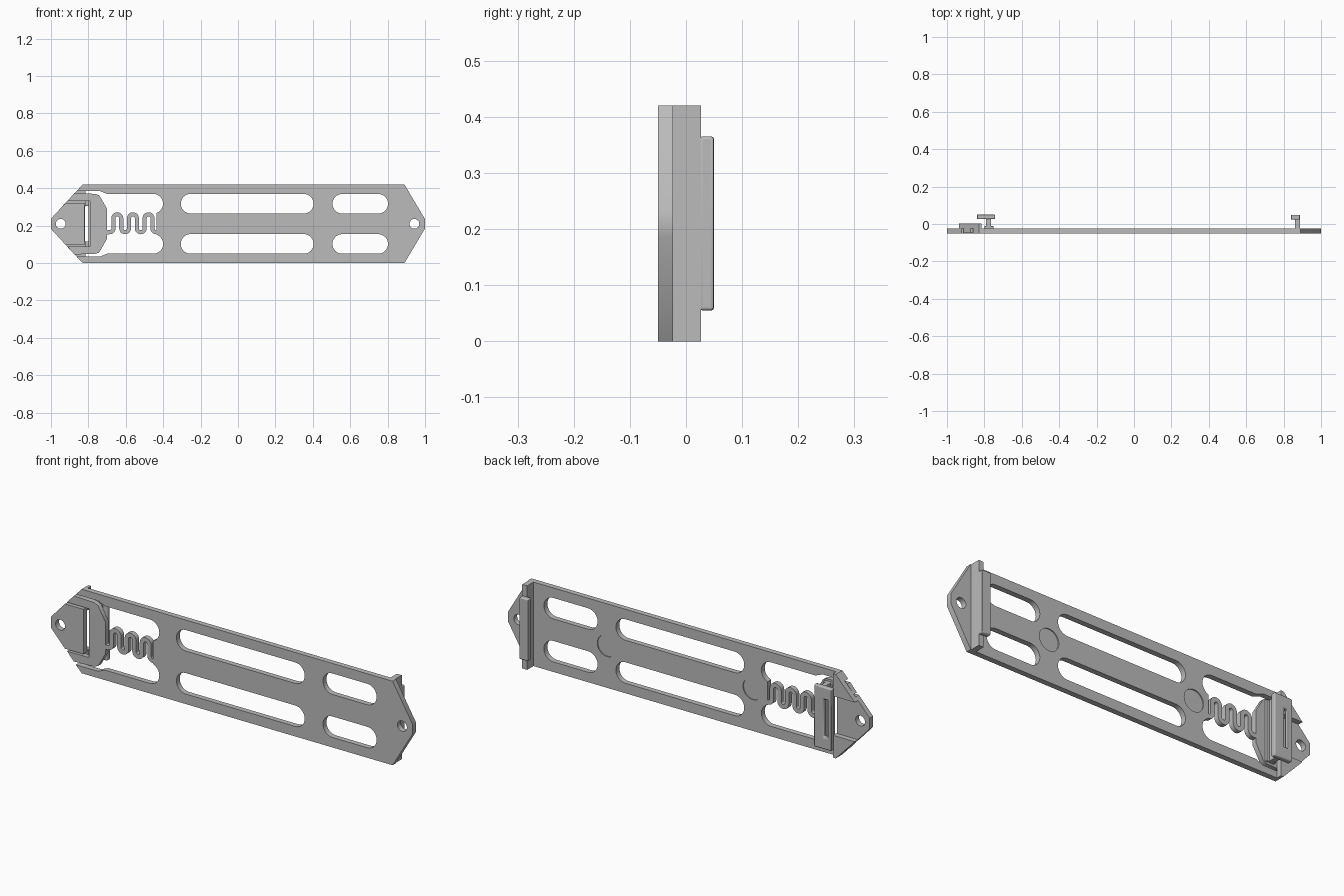
import bpy, bmesh
from math import sin, cos, pi, radians

cube = bpy.data.objects.get("Cube")
if cube:
    bpy.data.objects.remove(cube)

MID = 0.21                   # height of the mirror line
FRONT, BACK = -0.05, -0.023  # plate faces

grey = bpy.data.materials.new("plain_grey")
grey.use_nodes = True
grey.diffuse_color = (0.5, 0.5, 0.5, 1)
bsdf = grey.node_tree.nodes["Principled BSDF"]
bsdf.inputs["Base Color"].default_value = (0.5, 0.5, 0.5, 1)
bsdf.inputs["Roughness"].default_value = 0.6


def finish(obj):
    obj.data.materials.clear()
    obj.data.materials.append(grey)
    bpy.ops.object.select_all(action='DESELECT')
    obj.select_set(True)
    bpy.context.view_layer.objects.active = obj
    bpy.ops.object.shade_smooth_by_angle(angle=radians(35))


def sheet(name, loops, y0, y1):
    """Flat part: first loop is the outline, the others are holes (x, z)."""
    curve = bpy.data.curves.new(name, 'CURVE')
    curve.dimensions, curve.fill_mode = '2D', 'BOTH'
    curve.extrude = (y1 - y0) / 2
    for loop in loops:
        spline = curve.splines.new('POLY')
        spline.points.add(len(loop) - 1)
        for point, (x, z) in zip(spline.points, loop):
            point.co = (x, z, 0, 1)
        spline.use_cyclic_u = True
    temp = bpy.data.objects.new(name + "_curve", curve)
    bpy.context.collection.objects.link(temp)
    bpy.context.view_layer.update()
    mesh = bpy.data.meshes.new_from_object(
        temp.evaluated_get(bpy.context.evaluated_depsgraph_get()))
    bpy.data.objects.remove(temp)
    bm = bmesh.new()
    bm.from_mesh(mesh)
    bmesh.ops.remove_doubles(bm, verts=bm.verts, dist=1e-5)
    bmesh.ops.recalc_face_normals(bm, faces=bm.faces)
    for v in bm.verts:
        x, z, d = v.co
        v.co = (x, (y0 + y1) / 2 - d, z)
    bm.to_mesh(mesh)
    bm.free()
    obj = bpy.data.objects.new(name, mesh)
    bpy.context.collection.objects.link(obj)
    finish(obj)
    return obj


def box(name, x0, x1, y0, y1, z0, z1, bevel=0):
    obj = sheet(name, [[(x0, z0), (x1, z0), (x1, z1), (x0, z1)]], y0, y1)
    if bevel:
        round_edges(obj, bevel)
    return obj


def round_edges(obj, width):
    mod = obj.modifiers.new("round", 'BEVEL')
    mod.width, mod.segments = width, 3
    mod.limit_method, mod.angle_limit = 'ANGLE', radians(40)


def arc(cx, cz, r, a0, a1, n=16):
    angles = [radians(a0 + (a1 - a0) * i / n) for i in range(n + 1)]
    return [(cx + r * cos(a), cz + r * sin(a)) for a in angles]


def circle(cx, cz, r):
    return arc(cx, cz, r, 0, 360, 32)[:-1]


def slot(x0, x1, z, r):
    return arc(x1 - r, z, r, -90, 90) + arc(x0 + r, z, r, 90, 270)


def flip(loop):
    return [(x, 2 * MID - z) for x, z in reversed(loop)]


# main plate: pointed right end, two rails at the left, four slots
upper = [(1, 0.235), (0.89, 0.42), (-0.83, 0.42), (-0.862, 0.386),
         (-0.74, 0.386), (-0.70, 0.37)]
upper += arc(-0.453, 0.3175, 0.0525, 90, -70) + [(-0.435, 0.258)]
holes = [circle(0.943, MID, 0.026)]
for z in (0.3175, 0.1025):
    for x0, x1 in ((-0.306, 0.404), (0.505, 0.802)):
        holes.append(slot(x0, x1, z, 0.0525))
outline = upper + flip(upper)
dimples = [circle(x, MID, 0.054) for x in (-0.353, 0.453)]
sheet("main_plate", [outline] + holes, FRONT, BACK - 0.005)
sheet("main_plate_back_layer", [outline] + holes + dimples, BACK - 0.005, BACK)

# left mounting tip with its hole
tip = [(-0.82, 0.322), (-0.922, 0.322), (-1, 0.237)]
sheet("mounting_tip", [tip + flip(tip), circle(-0.948, MID, 0.026)], FRONT, BACK)

# corner bridges that tie the tip to the rails
corner = [(-0.936, 0.308), (-0.83, 0.42), (-0.815, 0.42), (-0.815, 0.308)]
for name, loop in (("upper_bridge", corner), ("lower_bridge", flip(corner))):
    sheet(name, [loop], BACK, 0.003)

# sliding clip around the tip
clip = [(-0.79, 0.332), (-0.912, 0.332), (-0.875, 0.374),
        (-0.76, 0.37), (-0.74, 0.36), (-0.70, 0.29)]
sheet("slider", [clip + flip(clip)], FRONT + 0.002, BACK - 0.001)

# serpentine spring: centre line with a constant width
pitch, r, half = 0.0835, 0.0209, 0.011
low, high = 0.186, 0.240
path = [(-0.705, low - r, 0, 1), (-0.687, low - r, 0, 1)]


def bend(cx, cz, a0, a1, side):
    for x, z in arc(cx, cz, r, a0, a1, 10):
        path.append((x, z, (x - cx) / r * side, (z - cz) / r * side))


bend(-0.687, low, -90, 0, -1)
for i in range(3):
    x = -0.687 + pitch * (i + 0.5)
    bend(x, high, 180, 0, 1)
    bend(x + pitch / 2, low, 180, 360 if i < 2 else 270, -1)
path.append((-0.43, low - r, 0, 1))
left = [(x + nx * half, z + nz * half) for x, z, nx, nz in path]
right = [(x - nx * half, z - nz * half) for x, z, nx, nz in path]
sheet("spring", [left + right[::-1]], FRONT + 0.002, BACK - 0.001)

# hook on the slider: foot, stem and slotted head
box("slider_hook_foot", -0.80, -0.75, BACK - 0.004, -0.012, 0.06, 0.36, 0.003)
box("slider_hook_stem", -0.79, -0.765, BACK - 0.004, 0.03, 0.06, 0.36)
head = sheet("slider_hook_head",
             [[(-0.839, 0.055), (-0.742, 0.055), (-0.742, 0.365), (-0.839, 0.365)],
              [(-0.818, 0.115), (-0.795, 0.115), (-0.795, 0.305), (-0.818, 0.305)]],
             0.026, 0.05)
round_edges(head, 0.005)

# fixed hook at the right end
box("fixed_hook_stem", 0.86, 0.887, BACK - 0.004, 0.027, 0, 0.42)
box("fixed_hook_head", 0.84, 0.887, 0.024, 0.049, 0.055, 0.365, 0.005)
